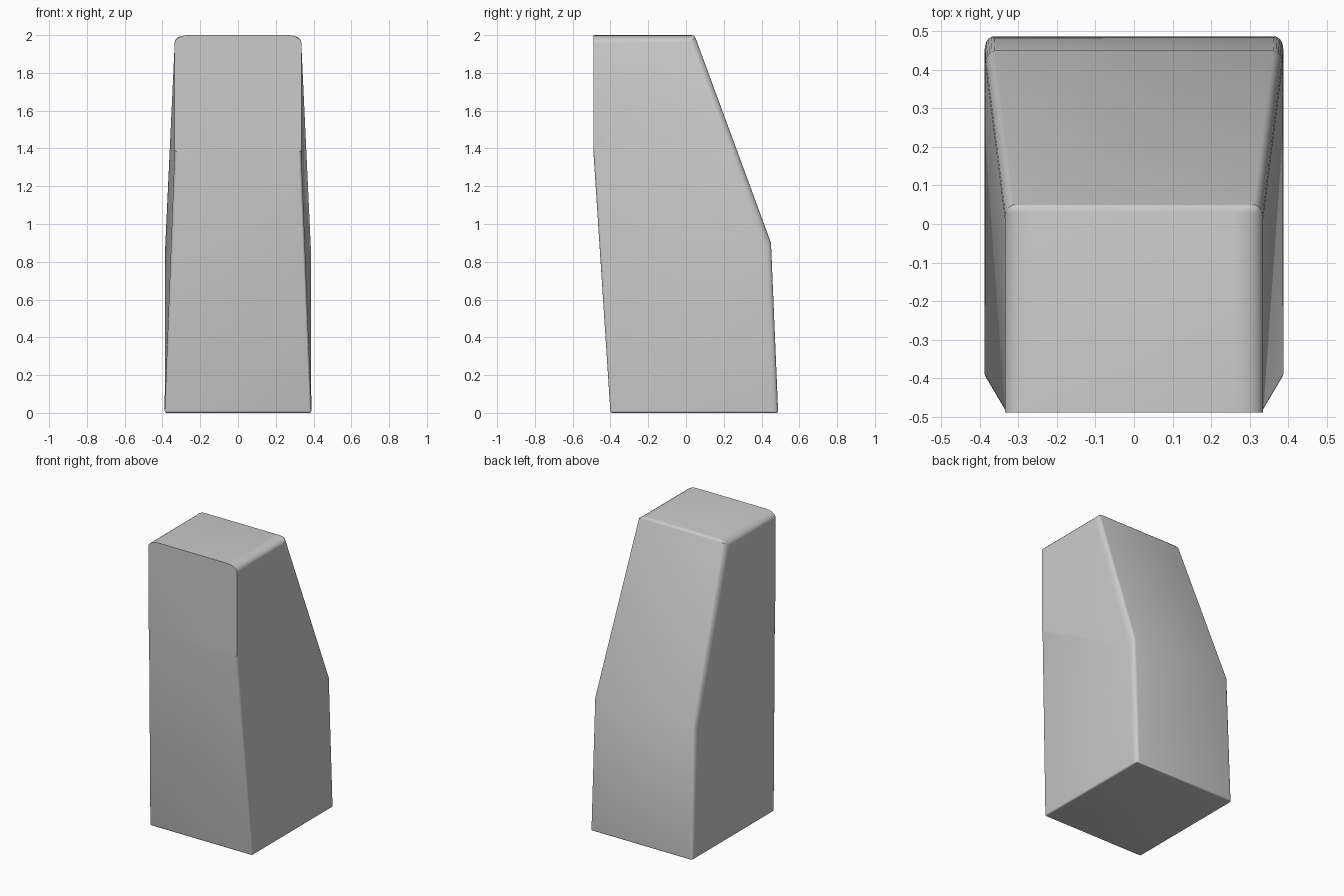
import bpy, bmesh, math

cube = bpy.data.objects.get("Cube")
if cube:
    bpy.data.objects.remove(cube, do_unlink=True)

# One flat grey for the whole block
grey = bpy.data.materials.new("plain grey")
grey.use_nodes = True
colour = (0.6, 0.6, 0.6, 1.0)
grey.diffuse_color = colour
grey.node_tree.nodes["Principled BSDF"].inputs["Base Color"].default_value = colour

# Side profile: name, y, z, half width
profile = [
    ("base_front", -0.40, 0.0, 0.388),
    ("bend_front", -0.49, 1.38, 0.335),
    ("top_front", -0.49, 2.0, 0.335),
    ("top_back", 0.045, 2.0, 0.335),
    ("bend_back", 0.45, 0.9, 0.386),
    ("base_back", 0.488, 0.0, 0.388),
]
names = [p[0] for p in profile]

bm = bmesh.new()
sides = []
for s in (-1, 1):
    sides.append({n: bm.verts.new((s * w, y, z)) for n, y, z, w in profile})
right, left = sides

# Flanks, split into flat facets
flank = [
    ("bend_front", "top_front", "top_back"),
    ("bend_front", "top_back", "bend_back"),
    ("base_front", "bend_front", "bend_back"),
    ("base_front", "bend_back", "base_back"),
]
for side in sides:
    for tri in flank:
        bm.faces.new([side[n] for n in tri])

# Panels running around the profile
for a, b in zip(names, names[1:] + names[:1]):
    bm.faces.new((right[a], right[b], left[b], left[a]))
bmesh.ops.recalc_face_normals(bm, faces=bm.faces[:])

# Edge rounding, as a share of the largest radius
weight = bm.edges.layers.float.new("bevel_weight_edge")
along = {
    ("top_front", "top_back"): 1.0,
    ("top_back", "bend_back"): 0.4,
    ("bend_back", "base_back"): 0.25,
    ("base_front", "bend_front"): 0.15,
    ("base_back", "base_front"): 0.15,
}
for (a, b), value in along.items():
    for side in sides:
        bm.edges.get((side[a], side[b]))[weight] = value
for n, value in (("top_back", 0.2), ("base_front", 0.15), ("base_back", 0.15)):
    bm.edges.get((right[n], left[n]))[weight] = value

mesh = bpy.data.meshes.new("tapered_block")
bm.to_mesh(mesh)
bm.free()
mesh.materials.append(grey)
block = bpy.data.objects.new("tapered_block", mesh)
bpy.context.collection.objects.link(block)

# Rounded edges, then smooth shading
bevel = block.modifiers.new("rounded_edges", "BEVEL")
bevel.limit_method = "WEIGHT"
bevel.width = 0.075
bevel.segments = 5
bpy.ops.object.select_all(action="DESELECT")
block.select_set(True)
bpy.context.view_layer.objects.active = block
bpy.ops.object.modifier_apply(modifier=bevel.name)
bpy.ops.object.shade_smooth_by_angle(angle=math.radians(30))
